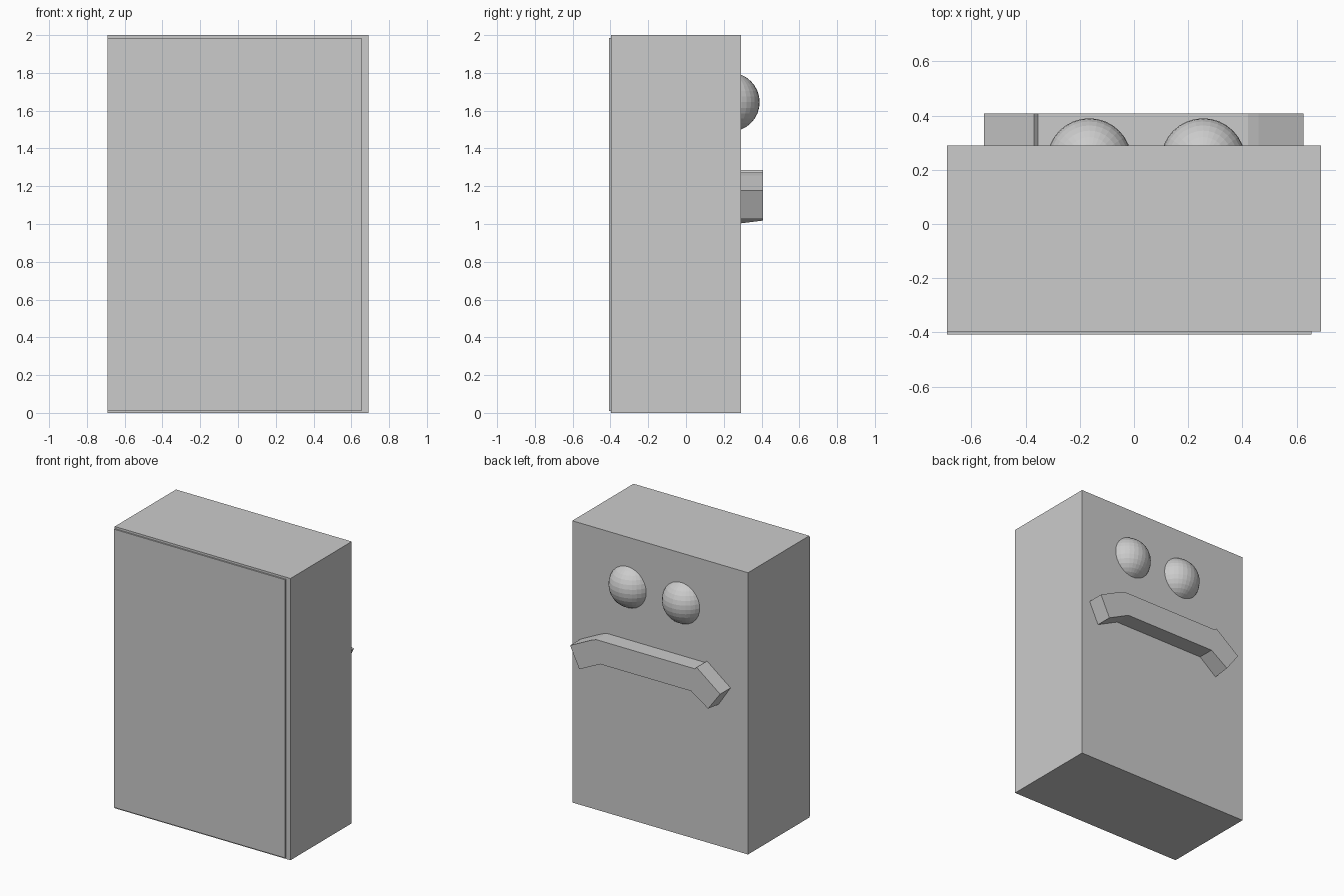
import bpy, bmesh

if "Cube" in bpy.data.objects:
    bpy.data.objects.remove(bpy.data.objects["Cube"])


def new_object(name, bm):
    bmesh.ops.recalc_face_normals(bm, faces=bm.faces)
    mesh = bpy.data.meshes.new(name)
    bm.to_mesh(mesh)
    bm.free()
    obj = bpy.data.objects.new(name, mesh)
    bpy.context.collection.objects.link(obj)
    return obj


def box(name, lo, hi):
    bm = bmesh.new()
    bmesh.ops.create_cube(bm, size=1)
    for v in bm.verts:
        v.co = [(a + b) / 2 + c * (b - a) for a, b, c in zip(lo, hi, v.co)]
    return new_object(name, bm)


# Block body with a thin panel on its front
box("body", (-0.69, -0.397, 0), (0.69, 0.29, 2))
box("front_panel", (-0.69, -0.407, 0.01), (0.655, -0.397, 1.985))

# Faceted eyes, half sunk in the back face
for side, x in (("left", -0.165), ("right", 0.255)):
    bm = bmesh.new()
    bmesh.ops.create_uvsphere(bm, u_segments=32, v_segments=16, radius=0.156)
    bmesh.ops.translate(bm, verts=bm.verts, vec=(x, 0.234, 1.645))
    new_object(side + "_eye", bm)

# Drooping mouth: bent profile extruded out of the back face
profile = [(0.625, 1.177), (0.46, 1.258), (0.42, 1.273), (-0.355, 1.273),
           (-0.368, 1.287), (-0.553, 1.146), (-0.458, 1.018),
           (-0.325, 1.107), (0.389, 1.107), (0.553, 1.027)]
bm = bmesh.new()
outer = [bm.verts.new((x, 0.407, z)) for x, z in profile]
inner = [bm.verts.new((x, 0.285, z)) for x, z in profile]
inner[6].co.z = 1.003  # lower tip slopes slightly towards the body
bm.faces.new(outer)
bm.faces.new(inner[::-1])
for i in range(len(profile)):
    j = (i + 1) % len(profile)
    bm.faces.new((outer[i], inner[i], inner[j], outer[j]))
new_object("mouth", bm)
